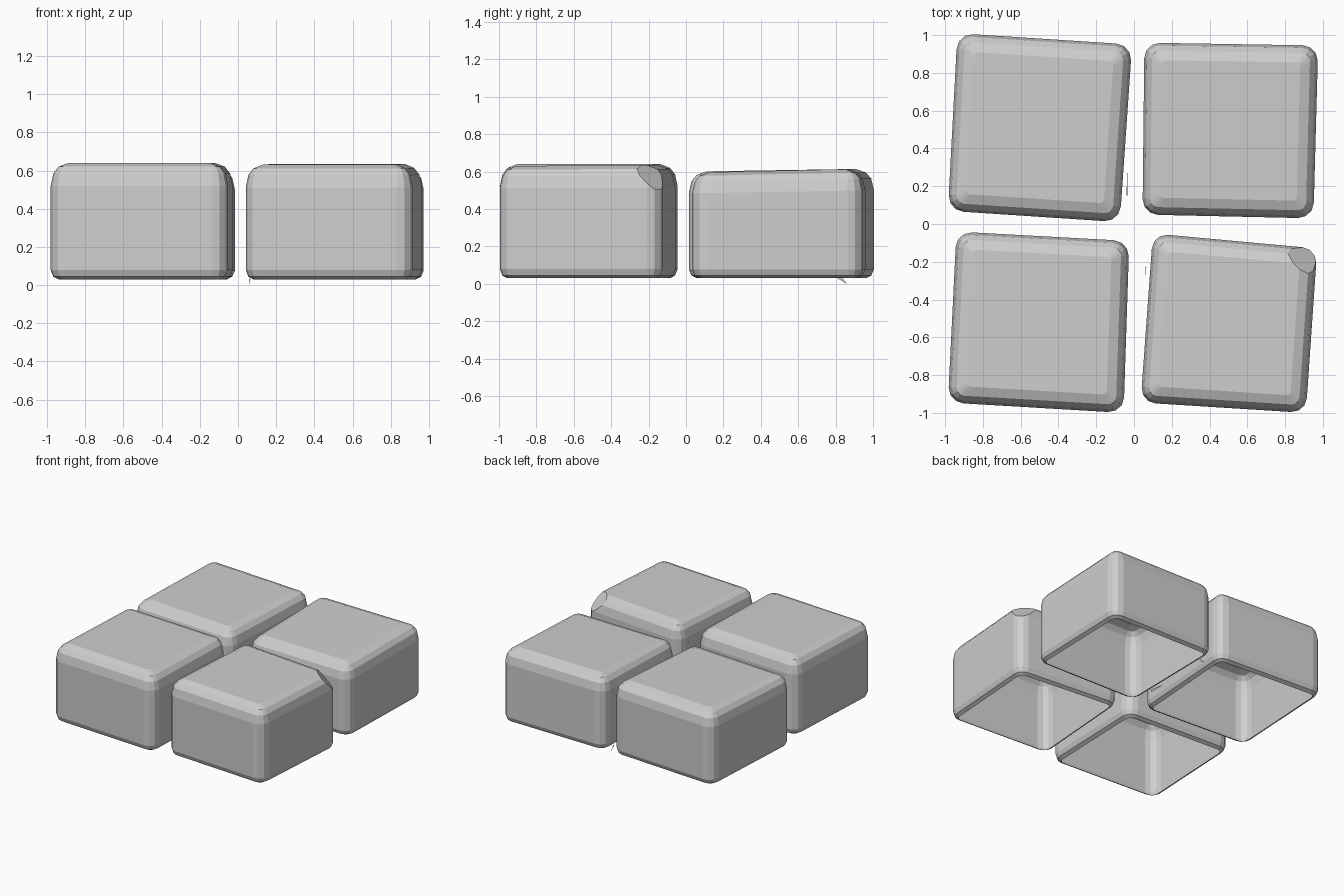
import bpy, bmesh, math
from mathutils import Vector

old = bpy.data.objects.get("Cube")
if old:
    bpy.data.objects.remove(old, do_unlink=True)

stone = bpy.data.materials.new("stone_grey")
stone.use_nodes = True
GREY = (0.62, 0.62, 0.62, 1)
stone.diffuse_color = GREY
stone.node_tree.nodes["Principled BSDF"].inputs["Base Color"].default_value = GREY

# Height and inset of each ring, from the open underside to the flat top
PROFILE = [(0.03, 0.045), (0.045, 0.015), (0.08, 0.0), (0.52, 0.0),
           (0.585, 0.015), (0.62, 0.045), (0.64, 0.10)]
BASE, TOP = PROFILE[0][0], PROFILE[-1][0]


def finish(name, bm):
    mesh = bpy.data.meshes.new(name)
    bm.to_mesh(mesh)
    bm.free()
    mesh.materials.append(stone)
    obj = bpy.data.objects.new(name, mesh)
    bpy.context.collection.objects.link(obj)
    return obj


def rounded_square(inset, radius, steps=3):
    """Unit square with rounded corners, counter-clockwise."""
    points = []
    lo, hi = inset + radius, 1 - inset - radius
    for k, (cx, cy) in enumerate([(lo, lo), (hi, lo), (hi, hi), (lo, hi)]):
        for s in range(steps + 1):
            a = math.pi * (1 + k / 2) + math.pi / 2 * s / steps
            points.append((cx + radius * math.cos(a), cy + radius * math.sin(a)))
    return points


def block(name, corners, top_front, top_back, chip=None):
    """Loft rounded rings over a skewed footprint; the underside stays open."""
    a, b, c, d = [Vector(p) for p in corners]
    bm = bmesh.new()
    rings = []
    for z, inset in PROFILE:
        ring = []
        for u, v in rounded_square(inset, max(0.09 - inset, 0.025)):
            p = a.lerp(b, u).lerp(d.lerp(c, u), v)
            top = top_front + (top_back - top_front) * v
            height = BASE + (z - BASE) * (top - BASE) / (TOP - BASE)
            ring.append(bm.verts.new((p.x, p.y, height)))
        rings.append(ring)
    n = len(rings[0])
    for low, high in zip(rings, rings[1:]):
        for i in range(n):
            j = (i + 1) % n
            bm.faces.new((low[i], low[j], high[j], high[i]))
    bm.faces.new(rings[-1])
    # Flat chipped corner
    if chip:
        cut = bmesh.ops.bisect_plane(
            bm, geom=bm.verts[:] + bm.edges[:] + bm.faces[:],
            plane_co=chip, plane_no=Vector((1, 1, 1.2)).normalized(),
            clear_outer=True)
        edges = [e for e in cut["geom_cut"] if isinstance(e, bmesh.types.BMEdge)]
        bmesh.ops.edgenet_fill(bm, edges=edges)
        bmesh.ops.recalc_face_normals(bm, faces=bm.faces[:])
    return finish(name, bm)


# Four blocks; corners run front right, front left, back left, back right
block("front_right_block",
      [(-0.985, -0.945), (-0.055, -1.0), (-0.025, -0.09), (-0.94, -0.04)], 0.64, 0.64)
block("front_left_block",
      [(0.035, -0.945), (0.91, -1.0), (0.97, -0.13), (0.10, -0.05)], 0.63, 0.635,
      chip=(0.895, -0.2, 0.585))
block("back_right_block",
      [(-0.985, 0.07), (-0.075, 0.01), (-0.01, 0.95), (-0.935, 1.01)], 0.60, 0.615)
block("back_left_block",
      [(0.045, 0.05), (0.95, 0.03), (0.975, 0.945), (0.055, 0.96)], 0.595, 0.615)


# Small thin flakes beside the blocks
def flake(name, points):
    bm = bmesh.new()
    bm.faces.new([bm.verts.new(p) for p in points])
    return finish(name, bm)


flake("back_left_flake", [(0.06, 0.86, 0.0), (0.065, 0.81, 0.03), (0.06, 0.83, 0.04)])
flake("back_right_flake", [(-0.04, 0.15, 0.1), (-0.035, 0.29, 0.1), (-0.035, 0.15, 0.12)])
flake("front_left_flake", [(0.06, -0.3, 0.12), (0.06, -0.22, 0.08), (0.065, -0.23, 0.09)])
